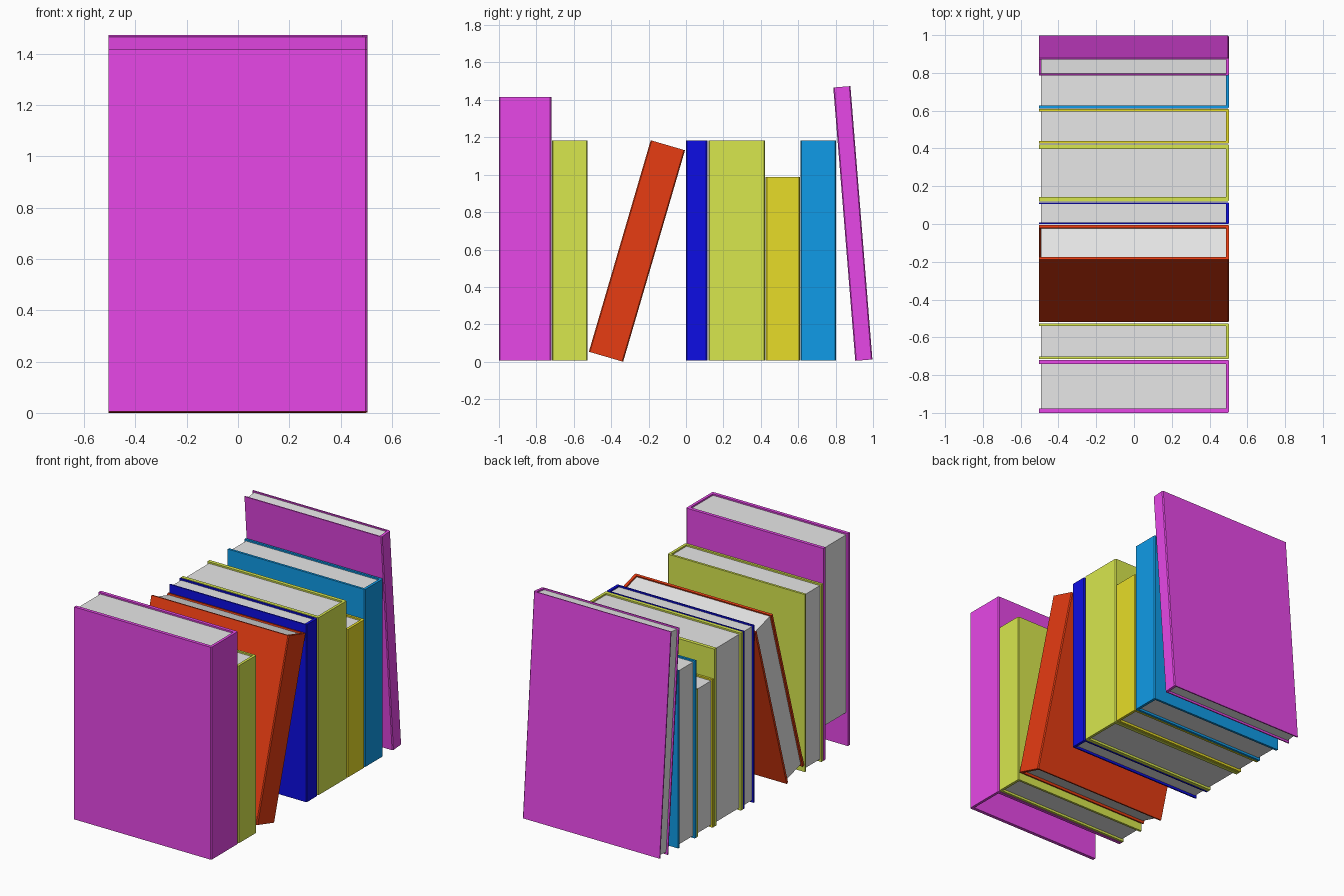
import bpy
import bmesh
from math import radians
from mathutils import Matrix

cube = bpy.data.objects.get("Cube")
if cube:
    bpy.data.objects.remove(cube, do_unlink=True)

HALF_DEPTH = 0.504   # half the cover length, fore-edge to spine
SPINE = 0.018        # spine thickness
CHAMFER = 0.006      # softened spine corners


def material(name, rgb):
    mat = bpy.data.materials.new(name)
    mat.use_nodes = True
    mat.diffuse_color = (*rgb, 1)
    mat.node_tree.nodes["Principled BSDF"].inputs["Base Color"].default_value = (*rgb, 1)
    return mat


paper = material("paper", (0.8, 0.8, 0.8))
magenta = material("magenta", (0.8, 0.064, 0.8))
lime = material("lime", (0.69, 0.8, 0.076))
red = material("orange_red", (0.8, 0.045, 0.006))
blue = material("deep_blue", (0.004, 0.004, 0.77))
yellow = material("yellow", (0.8, 0.72, 0.021))
sky = material("sky_blue", (0.005, 0.33, 0.8))


def prism(name, outline, z0, z1, mat, matrix):
    """Extrude a plan outline from z0 to z1 and place it."""
    bm = bmesh.new()
    base = bm.faces.new([bm.verts.new((x, y, z0)) for x, y in outline])
    top = bmesh.ops.extrude_face_region(bm, geom=[base])["geom"]
    verts = [v for v in top if isinstance(v, bmesh.types.BMVert)]
    bmesh.ops.translate(bm, verts=verts, vec=(0, 0, z1 - z0))
    bmesh.ops.recalc_face_normals(bm, faces=bm.faces)
    mesh = bpy.data.meshes.new(name)
    bm.to_mesh(mesh)
    bm.free()
    mesh.materials.append(mat)
    obj = bpy.data.objects.new(name, mesh)
    obj.matrix_world = matrix
    bpy.context.collection.objects.link(obj)


def book(name, mat, y, width, height, z=0.006, lean=0, pivot=0, page_bottom=0.015):
    """Book with its near side at y; lean tips the top to +y about a bottom edge."""
    place = (Matrix.Translation((0, y + pivot, z))
             @ Matrix.Rotation(radians(-lean), 4, "X")
             @ Matrix.Translation((0, -pivot, 0)))
    board = 0.08 * width
    h, c = HALF_DEPTH, CHAMFER
    # U-shaped cover, open at the fore-edge
    cover = [(-h, 0), (h - c, 0), (h, c), (h, width - c), (h - c, width), (-h, width),
             (-h, width - board), (h - SPINE, width - board), (h - SPINE, board), (-h, board)]
    prism(name + "_cover", cover, 0, height, mat, place)
    # Page block, slightly recessed and seated into the cover
    x0, x1 = 0.012 - h, h - SPINE + 0.002
    y0, y1 = board - 0.001, width - board + 0.001
    pages = [(x0, y0), (x1, y0), (x1, y1), (x0, y1)]
    prism(name + "_pages", pages, page_bottom, height - 0.01, paper, place)


# Row of books from front to back
book("front_tall_book", magenta, -1.0, 0.28, 1.41, page_bottom=0.22)
book("small_lime_book", lime, -0.716, 0.19, 1.178)
book("leaning_red_book", red, -0.527, 0.191, 1.178, z=0.0, lean=16.3, pivot=0.191)
book("thin_blue_book", blue, 0.0, 0.114, 1.178)
book("thick_lime_book", lime, 0.12, 0.302, 1.178)
book("short_yellow_book", yellow, 0.426, 0.184, 0.982)
book("sky_blue_book", sky, 0.612, 0.19, 1.178)
book("back_leaning_book", magenta, 0.905, 0.092, 1.466, z=0.005, lean=-4.6)
